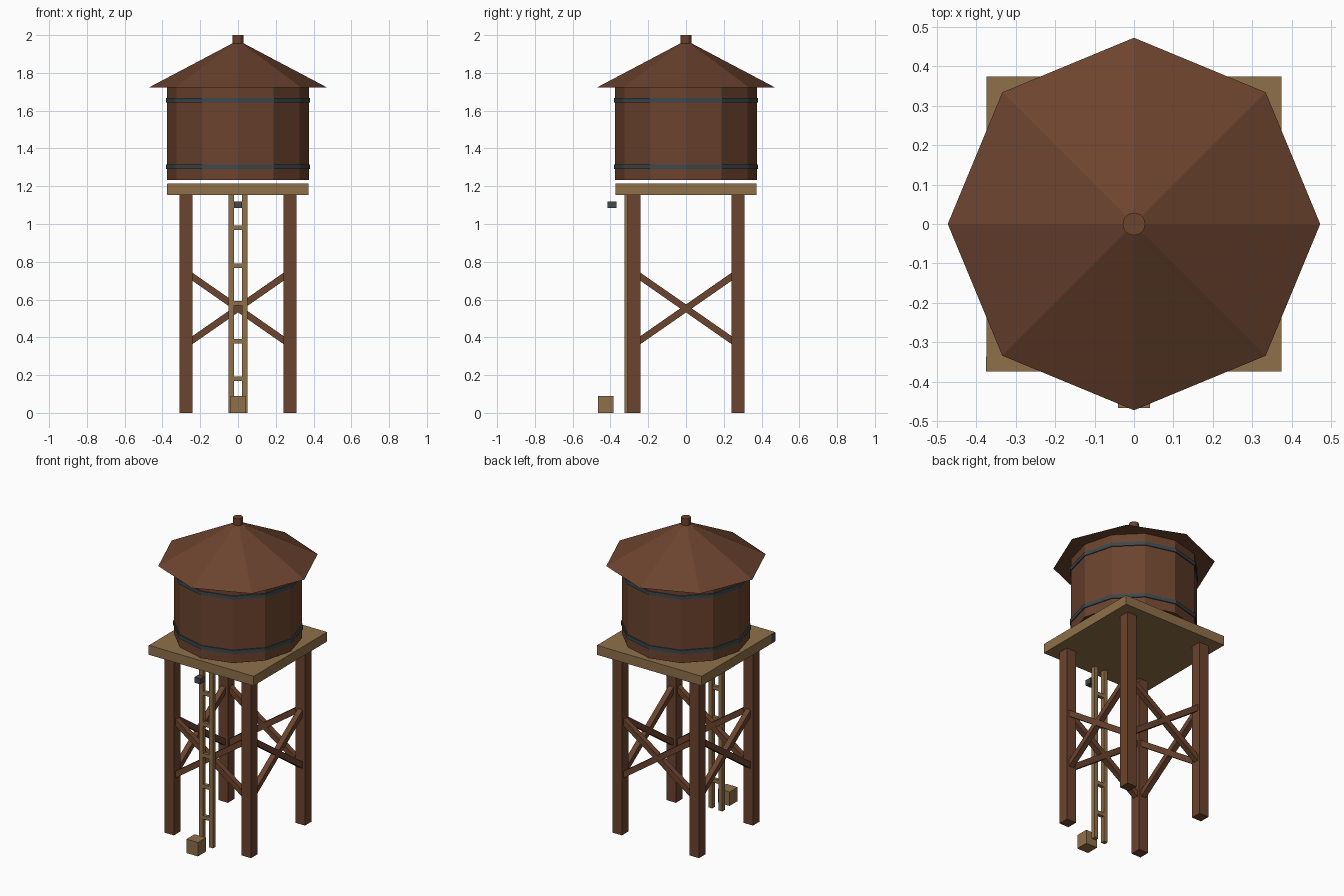
import bpy
import math
from mathutils import Vector

cube = bpy.data.objects.get("Cube")
if cube:
    bpy.data.objects.remove(cube, do_unlink=True)


def material(name, hex_code):
    """Flat material from an sRGB hex code, stored as linear values."""
    def linear(c):
        return c / 12.92 if c <= 0.04045 else ((c + 0.055) / 1.055) ** 2.4
    rgb = [linear(int(hex_code[i:i + 2], 16) / 255) for i in (0, 2, 4)]
    mat = bpy.data.materials.new(name)
    mat.use_nodes = True
    mat.diffuse_color = (*rgb, 1)
    bsdf = mat.node_tree.nodes["Principled BSDF"]
    bsdf.inputs["Base Color"].default_value = (*rgb, 1)
    bsdf.inputs["Roughness"].default_value = 0.9
    return mat


BROWN = material("brown wood", "6B432E")
TAN = material("tan wood", "8F7049")
IRON = material("dark iron", "3C474C")
GREY = material("grey metal", "48484C")


def finish(name, mat):
    obj = bpy.context.object
    obj.name = obj.data.name = name
    obj.data.materials.append(mat)
    return obj


def box(name, centre, size, mat, rotation=(0, 0, 0)):
    bpy.ops.mesh.primitive_cube_add(size=1, location=centre, rotation=rotation)
    obj = finish(name, mat)
    obj.scale = size
    return obj


def drum(name, radius, bottom, top, mat, sides=12, tip=None):
    """Upright prism, or a cone when a tip radius is given."""
    bpy.ops.mesh.primitive_cone_add(
        vertices=sides, radius1=radius, radius2=radius if tip is None else tip,
        depth=top - bottom, location=(0, 0, (bottom + top) / 2))
    return finish(name, mat)


# Tank, hoops, roof and cap
drum("tank", 0.375, 1.232, 1.722, BROWN)
for label, z in (("lower", 1.304), ("upper", 1.654)):
    drum(label + "_hoop", 0.381, z - 0.012, z + 0.012, IRON)
drum("roof", 0.473, 1.722, 1.972, BROWN, sides=8, tip=0)
drum("roof_cap", 0.029, 1.94, 2.0, BROWN)

# Platform with a small metal plate on one corner
PLATFORM_BOTTOM, PLATFORM_TOP = 1.154, 1.215
box("platform", (0, 0, (PLATFORM_BOTTOM + PLATFORM_TOP) / 2),
    (0.748, 0.748, PLATFORM_TOP - PLATFORM_BOTTOM), TAN)
box("corner_plate", (-0.374, -0.355, 1.185), (0.004, 0.038, 0.056), GREY)

# Legs
LEG = 0.275
for side, sx in (("left", 1), ("right", -1)):
    for end, sy in (("front", -1), ("back", 1)):
        box(f"{end}_{side}_leg", (sx * LEG, sy * LEG, PLATFORM_BOTTOM / 2),
            (0.068, 0.068, PLATFORM_BOTTOM), BROWN)

# Crossed braces on all four sides
SLOPE = math.atan(0.695)
for i, side in enumerate(("front", "left", "back", "right")):
    turn = i * math.pi / 2
    centre = Vector((math.sin(turn) * LEG, -math.cos(turn) * LEG, 0.553))
    for label, tilt in (("rising", -SLOPE), ("falling", SLOPE)):
        box(f"{side}_{label}_brace", centre,
            (2 * LEG / math.cos(SLOPE), 0.035, 0.035), BROWN, (0, tilt, turn))

# Ladder
LADDER_Y = -0.312
for side, sx in (("left", 1), ("right", -1)):
    box(f"ladder_{side}_rail", (sx * 0.036, LADDER_Y, PLATFORM_BOTTOM / 2),
        (0.027, 0.027, PLATFORM_BOTTOM), TAN)
for i in range(5):
    box(f"ladder_rung_{i + 1}", (0, LADDER_Y, 0.18 + 0.2 * i),
        (0.05, 0.022, 0.024), TAN)

# Crate on the ground and the small metal block above it
box("crate", (0, -0.426, 0.045), (0.082, 0.082, 0.09), TAN)
box("metal_block", (0, -0.392, 1.102), (0.042, 0.046, 0.035), GREY)
